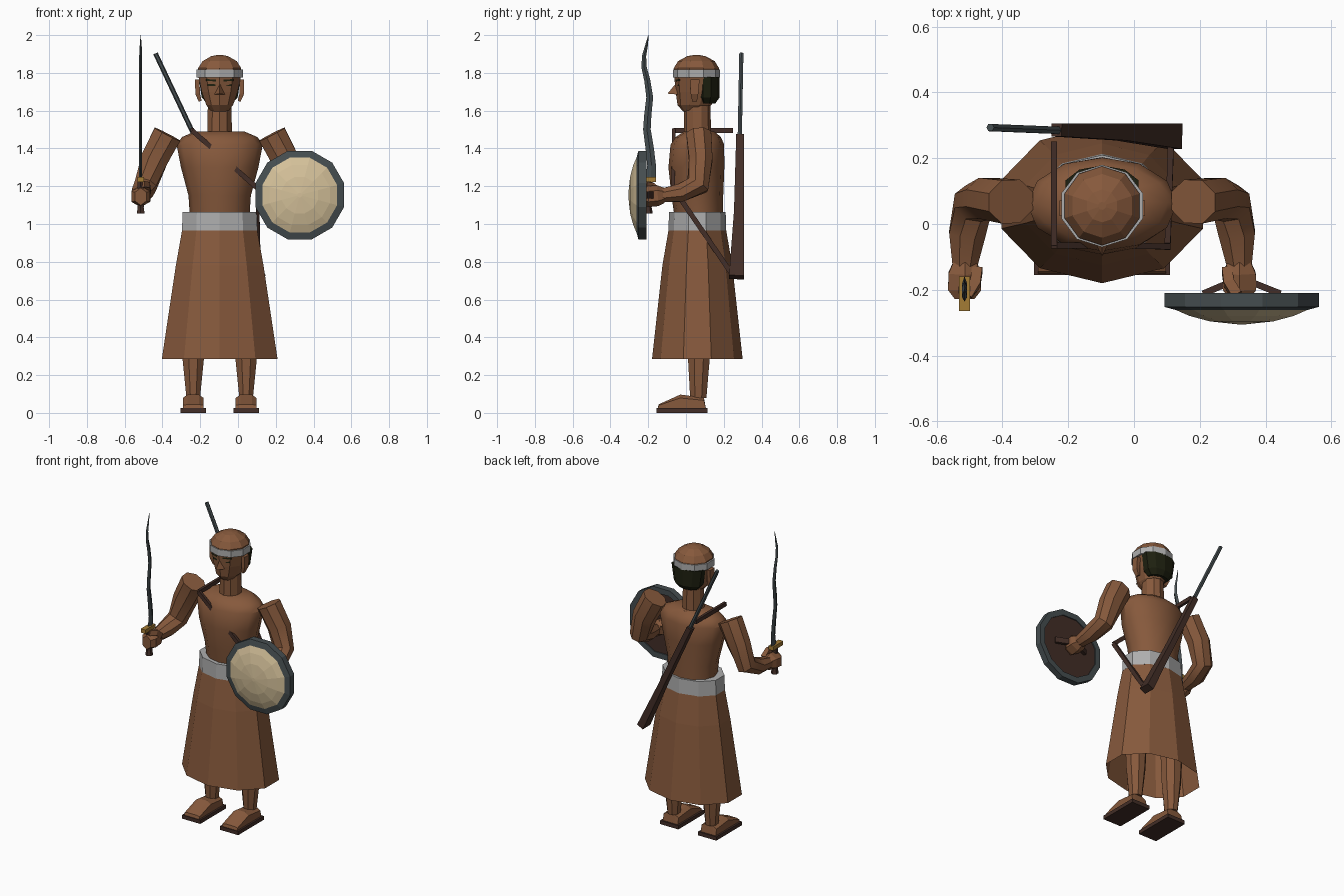
import bpy, bmesh, math
from mathutils import Vector as V

CX, CY = -0.097, 0.06
X, Y, Z = V((1, 0, 0)), V((0, 1, 0)), V((0, 0, 1))


def material(name, rgb):
    m = bpy.data.materials.new(name)
    m.diffuse_color = (*rgb, 1)
    return m


SKIN = material("brown_skin_and_cloth", (0.24, 0.10, 0.045))
CLOTH = material("grey_cloth", (0.42, 0.42, 0.42))
STEEL = material("slate_steel", (0.06, 0.075, 0.08))
HIDE = material("pale_hide", (0.66, 0.53, 0.32))
WOOD = material("dark_wood", (0.055, 0.027, 0.02))
BLACK = material("dark_hair", (0.013, 0.0145, 0.005))
GOLD = material("brass", (0.37, 0.20, 0.035))


def loft(name, rings, mats, caps=True, smooth=0, bands=None):
    """Skin a list of equal-length point rings; bands gives a material per band."""
    bm = bmesh.new()
    rows = [[bm.verts.new(p) for p in r] for r in rings]
    n = len(rows[0])
    for k, (a, b) in enumerate(zip(rows, rows[1:])):
        for i in range(n):
            j = (i + 1) % n
            f = bm.faces.new((a[i], a[j], b[j], b[i]))
            f.material_index = bands[k] if bands else 0
    if caps:
        bm.faces.new(rows[0]).material_index = bands[0] if bands else 0
        bm.faces.new(rows[-1]).material_index = bands[-1] if bands else 0
    bmesh.ops.recalc_face_normals(bm, faces=bm.faces)
    me = bpy.data.meshes.new(name)
    bm.to_mesh(me)
    bm.free()
    for m in mats if isinstance(mats, list) else [mats]:
        me.materials.append(m)
    if smooth:
        for p in me.polygons:
            p.use_smooth = True
        me.set_sharp_from_angle(angle=math.radians(smooth))
    ob = bpy.data.objects.new(name, me)
    bpy.context.collection.objects.link(ob)
    return ob


def ring(c, u, v, n, phase):
    return [c + u * math.cos(phase + math.tau * i / n) + v * math.sin(phase + math.tau * i / n)
            for i in range(n)]


def stack(name, rows, mat, n=10, phase=-math.pi / 2, **kw):
    """Horizontal elliptical rings, rows of (z, rx, ry, cy)."""
    return loft(name, [ring(V((CX, cy, z)), X * rx, Y * ry, n, phase) for z, rx, ry, cy in rows], mat, **kw)


def sweep(name, path, sizes, mat, n=4, ref=X, diamond=False, **kw):
    """Sweep an n-sided section along a path; sizes are half extents."""
    pts = [V(p) for p in path]
    if len(sizes) == 1:
        sizes = sizes * len(pts)
    phase, k = (0, 1) if diamond else (math.pi / n, 1 / math.cos(math.pi / n))
    rings = []
    for i, p in enumerate(pts):
        t = (pts[min(i + 1, len(pts) - 1)] - pts[max(i - 1, 0)]).normalized()
        u = (ref - t * ref.dot(t)).normalized()
        rings.append(ring(p, u * sizes[i][0] * k, t.cross(u) * sizes[i][1] * k, n, phase))
    return loft(name, rings, mat, **kw)


def box(name, lo, hi, mat):
    c = (V(lo) + V(hi)) / 2
    h = (V(hi) - V(lo)) / 2
    return sweep(name, [(c.x, c.y, lo[2]), (c.x, c.y, hi[2])], [(h.x, h.y)], mat)


# Skirt, belt and torso
stack("skirt", [(0.285, 0.322, 0.24, CY), (0.78, 0.244, 0.185, CY), (1.0, 0.203, 0.147, CY)], SKIN, caps=False)
stack("belt", [(0.965, 0.21, 0.153, CY), (1.063, 0.206, 0.15, CY)], CLOTH)
stack("torso", [(1.0, 0.155, 0.125, 0.07), (1.15, 0.165, 0.137, 0.06), (1.3, 0.205, 0.148, 0.055),
                (1.42, 0.228, 0.142, 0.06), (1.46, 0.20, 0.12, 0.065), (1.49, 0.13, 0.08, 0.07)],
      SKIN, n=12, smooth=40)

# Neck, head, headband and hair
stack("neck", [(1.47, 0.068, 0.072, CY), (1.64, 0.066, 0.07, CY)], SKIN)
stack("head", [(1.595, 0.045, 0.045, 0.03), (1.63, 0.075, 0.09, 0.045), (1.70, 0.10, 0.113, 0.058),
               (1.78, 0.118, 0.12, 0.058), (1.825, 0.12, 0.12, 0.055), (1.862, 0.095, 0.097, 0.055),
               (1.888, 0.048, 0.05, 0.055), (1.895, 0.012, 0.012, 0.055)], SKIN)
stack("headband", [(1.775, 0.13, 0.125, 0.055), (1.818, 0.13, 0.125, 0.055)], CLOTH)
stack("hair", [(1.638, 0.07, 0.045, 0.11), (1.67, 0.10, 0.068, 0.11), (1.778, 0.117, 0.066, 0.112)], BLACK)

# Nose
nose = [(0, -0.045, 1.755), (0.03, -0.04, 1.685), (0, -0.098, 1.69), (-0.03, -0.04, 1.685)]
loft("nose", [[V((CX, -0.045, 1.755)) + V((x * 0.1, 0, 0)) for x in (0.03, 0, -0.03)],
              [V((CX + p[0], p[1], p[2])) for p in nose[1:]]], SKIN)

for s, side in ((-1, "right"), (1, "left")):
    def P(dx, y, z):
        return (CX + s * dx, y, z)

    # Eyes, brows and ears
    sweep(side + "_eye", [P(0.022, -0.046, 1.738), P(0.062, -0.033, 1.738)], [(0.004, 0.008)], BLACK, ref=Y)
    sweep(side + "_brow", [P(0.018, -0.05, 1.76), P(0.072, -0.033, 1.762)], [(0.005, 0.005)], BLACK, ref=Y)
    sweep(side + "_ear", [P(0.103, 0.045, 1.65), P(0.117, 0.045, 1.69), P(0.118, 0.048, 1.765)],
          [(0.008, 0.012), (0.012, 0.02), (0.012, 0.024)], SKIN)

    # Arm and fist
    sweep(side + "_arm",
          [P(0.277, 0.068, 1.475), P(0.347, 0.078, 1.34), P(0.392, 0.062, 1.205),
           P(0.41, -0.03, 1.165), P(0.417, -0.125, 1.152)],
          [(0.075, 0.066), (0.072, 0.062), (0.058, 0.06), (0.055, 0.048), (0.038, 0.036)],
          SKIN, n=8, smooth=40)
    sweep(side + "_fist", [P(0.417, -0.115, 1.152), P(0.417, -0.15, 1.15), P(0.418, -0.2, 1.145),
                           P(0.418, -0.228, 1.145)],
          [(0.035, 0.035), (0.05, 0.048), (0.05, 0.048), (0.03, 0.04)], SKIN, n=6)
    sweep(side + "_thumb", [P(0.38, -0.14, 1.17), P(0.385, -0.18, 1.205), P(0.41, -0.215, 1.21)],
          [(0.016, 0.016)], SKIN)

    # Leg, foot and sandal sole
    sweep(side + "_leg", [P(0.14, 0.07, 0.5), P(0.14, 0.068, 0.28), P(0.14, 0.065, 0.08)],
          [(0.065, 0.065), (0.056, 0.057), (0.036, 0.043)], SKIN, n=8, smooth=30)
    outline = [(-0.15, 0.025), (-0.145, 0.045), (-0.03, 0.097), (0.095, 0.08), (0.105, 0.025)]
    loft(side + "_foot", [[V(P(dx, y, z if abs(dx - 0.14) < 0.05 else z * 0.75 + 0.00625)) for y, z in outline]
                          for dx in (0.085, 0.11, 0.17, 0.195)], SKIN)
    cx = CX + s * 0.14
    box(side + "_sole", (cx - 0.067, -0.155, 0), (cx + 0.067, 0.115, 0.025), WOOD)

# Round shield: wooden back, steel rim, domed hide face
shield = [(0.01, -0.217), (0.205, -0.217), (0.205, -0.21), (0.243, -0.21), (0.243, -0.252),
          (0.205, -0.262), (0.165, -0.279), (0.10, -0.296), (0.012, -0.305)]
loft("shield", [ring(V((0.327, y, 1.153)), X * r, Z * r, 12, math.pi / 12) for r, y in shield],
     [WOOD, STEEL, HIDE], bands=[0, 1, 1, 1, 1, 2, 2, 2])
sweep("shield_handle", [(0.21, -0.212, 1.153), (0.285, -0.18, 1.153), (0.365, -0.18, 1.153), (0.445, -0.212, 1.153)],
      [(0.018, 0.01)], WOOD, ref=Z)

# Wavy sword
SX = -0.515
wave = [(-0.187, 1.24, 0.028), (-0.182, 1.31, 0.023), (-0.192, 1.40, 0.022), (-0.207, 1.50, 0.02),
        (-0.202, 1.58, 0.019), (-0.192, 1.67, 0.018), (-0.205, 1.76, 0.016), (-0.222, 1.83, 0.014),
        (-0.222, 1.89, 0.011), (-0.208, 1.95, 0.007), (-0.199, 2.0, 0.001)]
sweep("sword_blade", [(SX, y, z) for y, z, w in wave], [(0.008 if w > 0.01 else w * 0.7, w) for y, z, w in wave],
      STEEL, diamond=True)
box("sword_guard", (SX - 0.017, -0.265, 1.222), (SX + 0.017, -0.16, 1.248), GOLD)
sweep("sword_grip", [(SX, -0.2, 1.055), (SX, -0.2, 1.085), (SX, -0.2, 1.225)],
      [(0.021, 0.021), (0.016, 0.016), (0.018, 0.018)], WOOD, n=6)

# Long gun across the back, with its sling
sweep("gun_barrel", [(-0.437, 0.293, 1.903), (-0.19, 0.283, 1.38)], [(0.011, 0.011)], STEEL, n=6, ref=Y)
sweep("gun_stock", [(-0.235, 0.286, 1.47), (-0.04, 0.28, 1.06), (0.125, 0.267, 0.718)],
      [(0.02, 0.017), (0.026, 0.018), (0.039, 0.024)], WOOD, ref=Y)
sling = [(-0.243, 0.25, 1.495), (-0.243, -0.065, 1.495), (0.102, -0.068, 1.19), (0.112, 0.24, 0.74)]
for i, (a, b) in enumerate(zip(sling, sling[1:])):
    sweep("sling_%d" % (i + 1), [a, b], [(0.009, 0.013)], WOOD, ref=Y if i == 1 else X)
